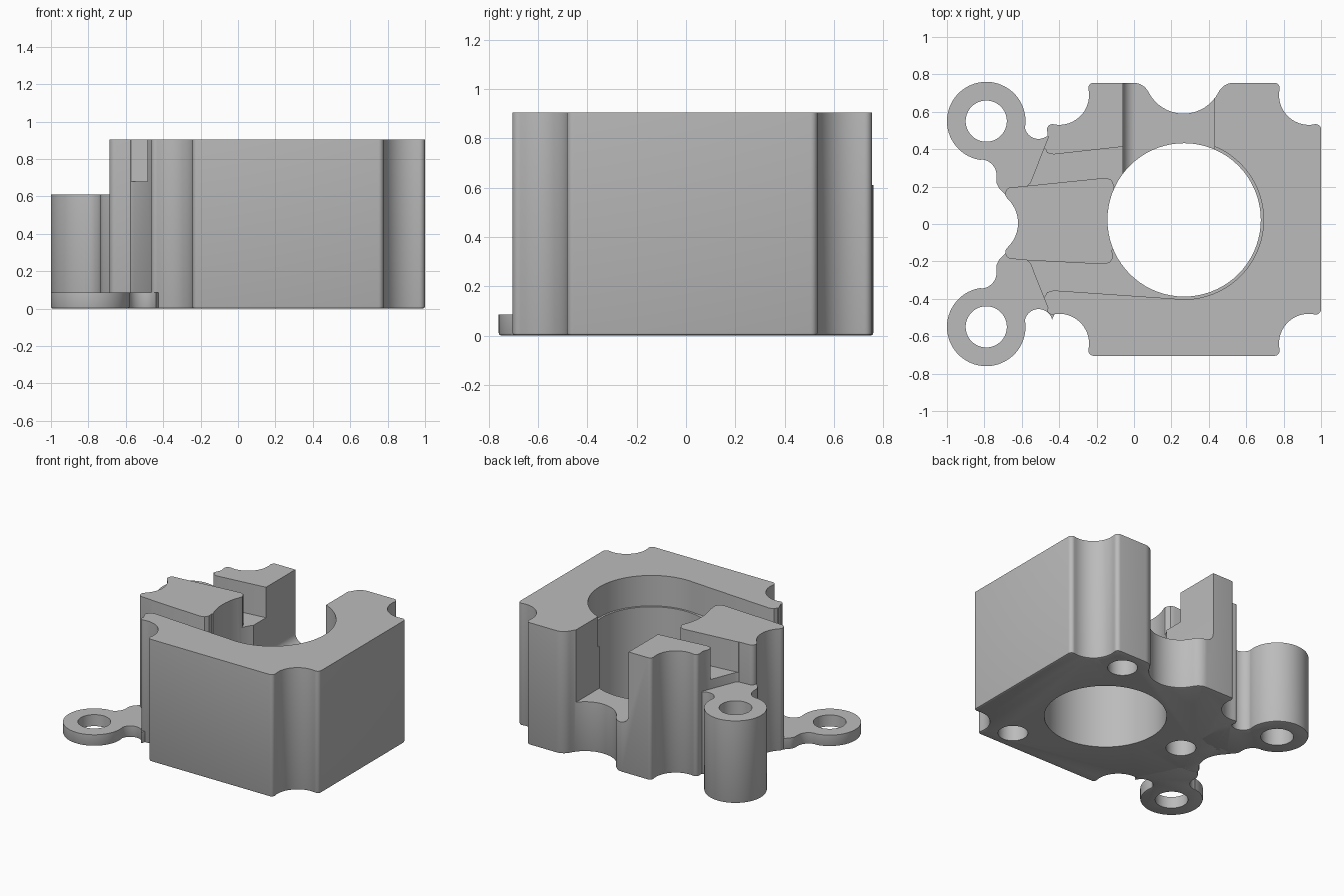
import bpy, bmesh
from math import radians, cos, sin, ceil
from mathutils import Matrix

if "Cube" in bpy.data.objects:
    bpy.data.objects.remove(bpy.data.objects["Cube"], do_unlink=True)

grey = bpy.data.materials.new("matte grey")
grey.use_nodes = True
grey.diffuse_color = (0.5, 0.5, 0.5, 1)
grey.node_tree.nodes["Principled BSDF"].inputs["Base Color"].default_value = (0.5, 0.5, 0.5, 1)


def arc(cx, cy, r, a0, a1, step=8):
    n = max(2, ceil(abs(a1 - a0) / step))
    angles = [radians(a0 + (a1 - a0) * i / n) for i in range(n + 1)]
    return [(cx + r * cos(a), cy + r * sin(a)) for a in angles]


def circle(cx, cy, r):
    return arc(cx, cy, r, 0, 360, 5)[:-1]


def prism(name, points, z0, z1, rim=0):
    """Extrude a flat outline upward, optionally easing its bottom rim."""
    bm = bmesh.new()
    face = bm.faces.new([bm.verts.new((x, y, z0)) for x, y in points])
    top = bmesh.ops.extrude_face_region(bm, geom=[face])["geom"]
    bmesh.ops.translate(bm, vec=(0, 0, z1 - z0),
                        verts=[v for v in top if isinstance(v, bmesh.types.BMVert)])
    bmesh.ops.recalc_face_normals(bm, faces=bm.faces)
    if rim:
        low = [e for e in bm.edges if all(v.co.z < z0 + 1e-5 for v in e.verts)]
        bmesh.ops.bevel(bm, geom=low, offset=rim, segments=2, profile=0.5, affect='EDGES')
    mesh = bpy.data.meshes.new(name)
    bm.to_mesh(mesh)
    bm.free()
    obj = bpy.data.objects.new(name, mesh)
    mesh.materials.append(grey)
    bpy.context.collection.objects.link(obj)
    return obj


def cut(obj, cutter):
    """Subtract the cutter, then discard it."""
    mod = obj.modifiers.new("cut", 'BOOLEAN')
    mod.operation, mod.solver, mod.object = 'DIFFERENCE', 'EXACT', cutter
    bpy.context.view_layer.update()
    result = bpy.data.meshes.new_from_object(
        obj.evaluated_get(bpy.context.evaluated_depsgraph_get()))
    obj.modifiers.clear()
    obj.data = result
    bpy.data.objects.remove(cutter, do_unlink=True)


def smooth(obj):
    bpy.ops.object.select_all(action='DESELECT')
    obj.select_set(True)
    bpy.context.view_layer.objects.active = obj
    bpy.ops.object.shade_smooth_by_angle(angle=radians(30))


def notch(cx, cy, quarter):
    """Round corner relief with a small lip at either end, turned by quarters."""
    local = (arc(0.037, -0.184, 0.028, 0, 101.4, 20)
             + arc(0, 0, 0.16, 281.4, 168.6)[1:-1]
             + arc(-0.184, 0.037, 0.028, -11.4, 90, 20))
    c, s = [(1, 0), (0, 1), (-1, 0), (0, -1)][quarter]
    return [(cx + c * x - s * y, cy + s * x + c * y) for x, y in local]


HEIGHT, LEDGE, SLOT_FLOOR = 0.905, 0.68, 0.37
BX, BY = 0.268, 0.022

# Main body: notched block, scalloped at the back, tapering to the right side
outline = (
    notch(0.935, -0.64, 3) + notch(0.935, 0.69, 0)
    + arc(0.533, 0.665, 0.09, 90, 153.3)
    + arc(0.265, 0.80, 0.21, -26.7, -153.3)[1:-1]
    + arc(-0.003, 0.665, 0.09, 26.7, 90)
    + notch(-0.40, 0.69, 1)
    + [(-0.46, 0.46), (-0.555, 0.22), (-0.575, 0.202)]
    + arc(-0.653, 0.162, 0.035, 90, 227, 15)
    + arc(-0.80, 0.005, 0.18, 47, -47)[1:-1]
    + arc(-0.653, -0.152, 0.035, 133, 270, 15)
    + [(-0.575, -0.192), (-0.555, -0.21), (-0.46, -0.45)]
    + notch(-0.40, -0.64, 2))
body = prism("main_body", outline, 0, HEIGHT, 0.012)

# Central bore
cut(body, prism("bore_cutter", circle(BX, BY, 0.41), -0.5, 1.5))

# Upper recess: ledge round the bore and two channels beside the middle block
recess = (
    [(-0.60, -0.22), (-0.53, -0.41), (-0.476, -0.388), (-0.465, -0.365), (-0.43, -0.355)]
    + arc(BX, BY, 0.425, -98, 98, 5)
    + [(-0.43, 0.372), (-0.465, 0.38), (-0.473, 0.40), (-0.53, 0.42), (-0.60, 0.23),
       (-0.572, 0.204), (-0.15, 0.247), (-0.12, 0.235), (-0.105, 0.20), (-0.118, 0.15),
       (-0.05, 0.1), (-0.05, -0.1), (-0.118, -0.14), (-0.112, -0.18), (-0.13, -0.207),
       (-0.16, -0.215), (-0.572, -0.194)])
cut(body, prism("recess_cutter", recess, LEDGE, 1.5))

# Back slot with one rounded floor corner
slot_profile = ([(0.43, 1.5), (-0.06, 1.5)]
                + arc(0.01, SLOT_FLOOR + 0.07, 0.07, 180, 270)
                + [(0.43, SLOT_FLOOR)])
slot = prism("slot_cutter", slot_profile, -1, -0.1)
slot.data.transform(Matrix.Rotation(radians(90), 4, 'X'))
cut(body, slot)

# Three blind holes underneath, evenly spaced round the bore
for angle in (60, 180, 300):
    x = BX + 0.66 * cos(radians(angle))
    y = BY + 0.66 * sin(radians(angle))
    cut(body, prism("hole_cutter", circle(x, y, 0.1), -0.2, 0.45))
smooth(body)

# Mounting ears: tall at the back, thin at the front
ear = (arc(-0.79, 0.55, 0.21, -8, 262, 5)
       + arc(-0.82, 0.26, 0.085, 88, 0)
       + [(-0.735, 0.22), (-0.72, 0.19), (-0.68, 0.15), (-0.55, 0.14), (-0.41, 0.2), (-0.41, 0.45)]
       + arc(-0.51, 0.53, 0.075, 345, 192))
for name, side, top in (("back_tall_ear", 1, 0.61), ("front_thin_ear", -1, 0.085)):
    part = prism(name, [(x, side * y) for x, y in ear], 0, top, 0.01)
    cut(part, prism("ear_hole_cutter", circle(-0.79, side * 0.55, 0.11), -0.2, 1))
    smooth(part)
